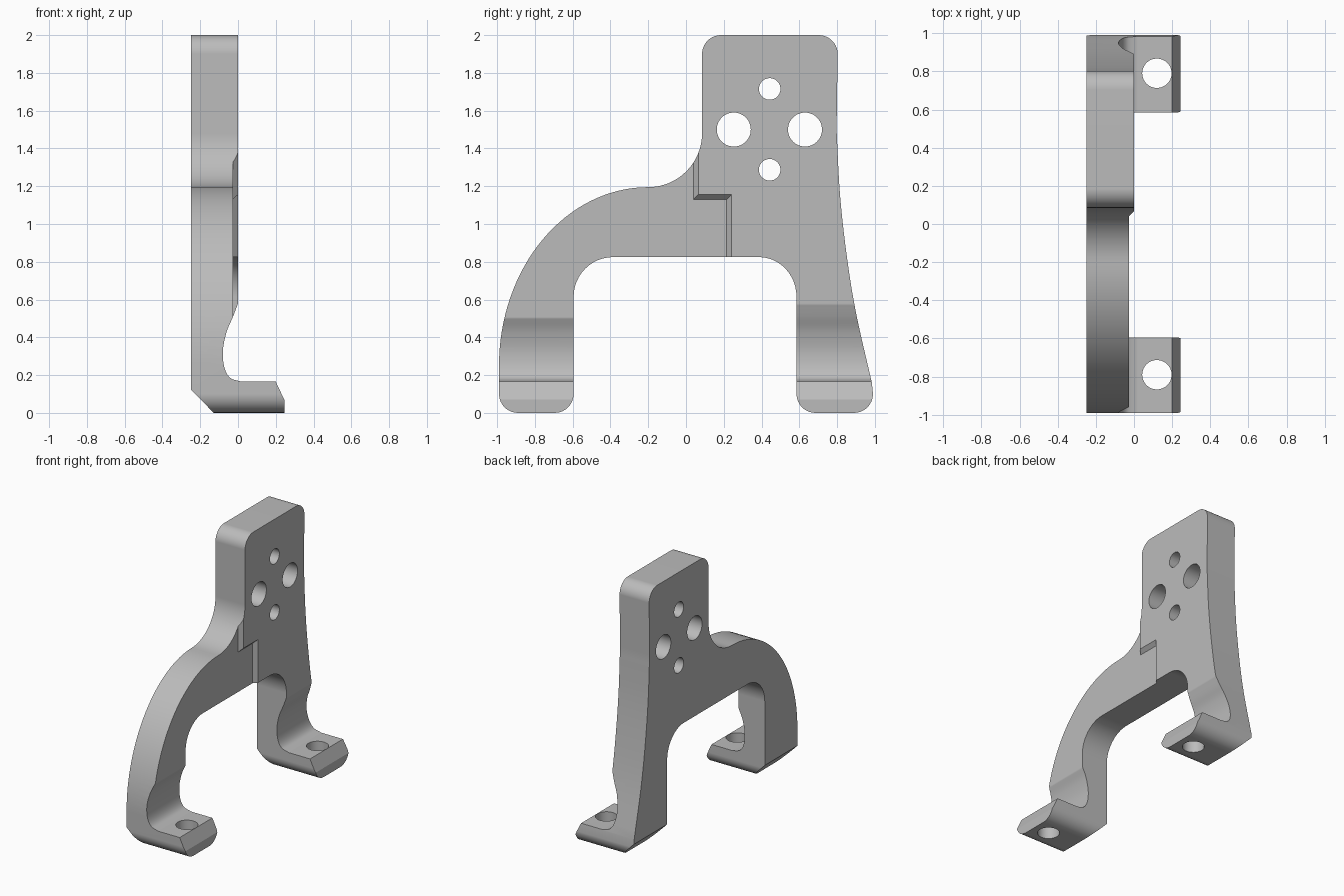
import bpy
import bmesh
from math import cos, sin, radians
from mathutils import Matrix, Vector

cube = bpy.data.objects.get("Cube")
if cube:
    bpy.data.objects.remove(cube)

metal = bpy.data.materials.new("plain grey metal")
metal.use_nodes = True
GREY = (0.5, 0.5, 0.5, 1)
metal.diffuse_color = GREY
metal.node_tree.nodes["Principled BSDF"].inputs["Base Color"].default_value = GREY


def arc(cx, cy, rx, ry, start, end, steps=12):
    """Points along an elliptical arc, angles in degrees."""
    angles = [radians(start + (end - start) * i / steps) for i in range(steps + 1)]
    return [(cx + rx * cos(a), cy + ry * sin(a)) for a in angles]


def spline(points, steps=6):
    """Smooth curve through the given points."""
    p = [Vector(q) for q in points]
    p = [2 * p[0] - p[1]] + p + [2 * p[-1] - p[-2]]
    out = []
    for a, b, c, d in zip(p, p[1:], p[2:], p[3:]):
        for i in range(steps):
            t = i / steps
            out.append((2 * b + (c - a) * t + (2 * a - 5 * b + 4 * c - d) * t * t
                        + (3 * b - a - 3 * c + d) * t ** 3) / 2)
    return [tuple(v) for v in out] + [tuple(points[-1])]


def loft(name, first, last):
    """Solid between two matching loops of 3D points."""
    bm = bmesh.new()
    a = [bm.verts.new(p) for p in first]
    b = [bm.verts.new(p) for p in last]
    bm.faces.new(a)
    bm.faces.new(b)
    for i in range(len(a)):
        j = (i + 1) % len(a)
        bm.faces.new((a[i], a[j], b[j], b[i]))
    return finish(name, bm)


def cylinder(name, radius, position, axis):
    bm = bmesh.new()
    turn = Matrix.Rotation(radians(90), 4, 'Y') if axis == 'X' else Matrix()
    bmesh.ops.create_cone(bm, cap_ends=True, segments=48, radius1=radius, radius2=radius,
                          depth=1, matrix=Matrix.Translation(position) @ turn)
    return finish(name, bm)


def finish(name, bm):
    bmesh.ops.recalc_face_normals(bm, faces=bm.faces)
    mesh = bpy.data.meshes.new(name)
    bm.to_mesh(mesh)
    bm.free()
    mesh.materials.append(metal)
    obj = bpy.data.objects.new(name, mesh)
    bpy.context.collection.objects.link(obj)
    return obj


def combine(obj, tool, operation):
    """Apply a boolean and remove its helper."""
    tool.hide_render = True
    mod = obj.modifiers.new("cut", 'BOOLEAN')
    mod.object, mod.operation, mod.solver = tool, operation, 'EXACT'
    bpy.context.view_layer.objects.active = obj
    bpy.ops.object.modifier_apply(modifier=mod.name)
    bpy.data.objects.remove(tool)


# Side outline: arched front leg, upright plate, flared rear leg, arched opening
outline = arc(-0.89, 0.1, 0.1, 0.1, 270, 180, 8)
outline += arc(-0.2, 0.25, 0.79, 0.945, 180, 90, 32)
outline += arc(-0.2, 1.48, 0.285, 0.285, -90, 0, 16)[1:]
outline += arc(0.185, 1.9, 0.1, 0.1, 180, 90, 10)
outline += arc(0.703, 1.9, 0.1, 0.1, 90, 0, 10)
outline += spline([(0.797, 1.5), (0.815, 1.16), (0.85, 0.84), (0.9, 0.53), (0.984, 0.16)])
outline += arc(0.89, 0.1, 0.1, 0.1, 0, -90, 8)
outline += arc(0.685, 0.1, 0.1, 0.1, 270, 180, 8)
outline += arc(0.385, 0.615, 0.2, 0.21, 0, 90)
outline += arc(-0.385, 0.615, 0.21, 0.21, 90, 180)
outline += arc(-0.695, 0.1, 0.1, 0.1, 0, -90, 8)
bracket = loft("bracket", [(-0.4, y, z) for y, z in outline],
               [(0.4, y, z) for y, z in outline])

# Thickness profile: flat plate, hollow above each foot, bevelled heel and toe
profile = [(-0.25, 2.05), (0, 2.05)]
profile += spline([(0, 0.58), (-0.026, 0.51), (-0.06, 0.43), (-0.08, 0.33),
                   (-0.072, 0.24), (-0.04, 0.185), (0.02, 0.165)])
profile += [(0.2, 0.165), (0.245, 0.07), (0.245, -0.05), (-0.08, -0.05), (-0.25, 0.125)]
section = loft("section", [(x, -1.2, z) for x, z in profile],
               [(x, 1.2, z) for x, z in profile])
combine(bracket, section, 'INTERSECT')


# Recessed front area with a bevelled stepped border
def step(x, grow):
    y1, y2, z = 0.04 + grow, 0.215 + grow, 1.13 + grow
    return [(x, *p) for p in
            ((-1.2, 0.32), (y2, 0.32), (y2, z), (y1, z), (y1, 1.6), (-1.2, 1.6))]


combine(bracket, loft("recess", step(-0.027, 0), step(0.027, 0.052)), 'DIFFERENCE')

# Mounting holes through the plate and through both feet
for y, z, r in ((0.253, 1.5, 0.09), (0.63, 1.5, 0.09), (0.443, 1.715, 0.057), (0.443, 1.287, 0.057)):
    combine(bracket, cylinder("plate_hole", r, (0, y, z), 'X'), 'DIFFERENCE')
for y in (-0.79, 0.79):
    combine(bracket, cylinder("foot_hole", 0.077, (0.12, y, 0), 'Z'), 'DIFFERENCE')

# Smooth curved surfaces, crisp edges
bpy.ops.object.select_all(action='DESELECT')
bracket.select_set(True)
bpy.context.view_layer.objects.active = bracket
bpy.ops.object.shade_smooth_by_angle(angle=radians(25))
normals = bracket.modifiers.new("even shading", 'WEIGHTED_NORMAL')
normals.keep_sharp = True
